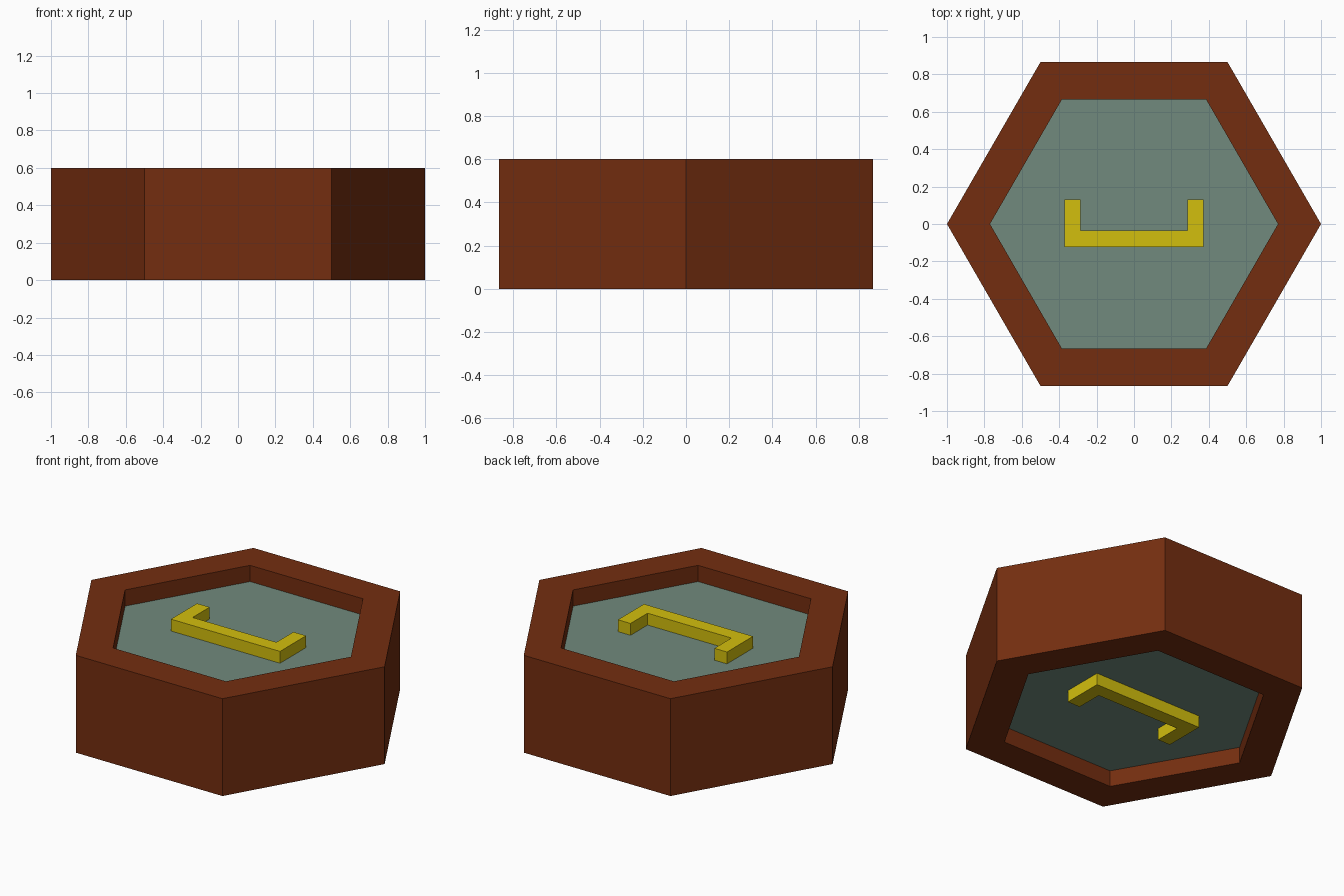
import bpy, bmesh, math

if "Cube" in bpy.data.objects:
    bpy.data.objects.remove(bpy.data.objects["Cube"])


def material(name, rgb):
    m = bpy.data.materials.new(name)
    m.diffuse_color = (*rgb, 1)
    m.use_nodes = True
    m.node_tree.nodes["Principled BSDF"].inputs["Base Color"].default_value = m.diffuse_color
    return m


BROWN = material("rust brown", (0.175, 0.027, 0.005))
GREY = material("grey green", (0.165, 0.255, 0.205))
YELLOW = material("mustard yellow", (0.65, 0.52, 0.004))


def make(name, bm, mat):
    bmesh.ops.recalc_face_normals(bm, faces=bm.faces)
    mesh = bpy.data.meshes.new(name)
    bm.to_mesh(mesh)
    bm.free()
    mesh.materials.append(mat)
    ob = bpy.data.objects.new(name, mesh)
    bpy.context.collection.objects.link(ob)
    return ob


def hexagon(bm, r, z):
    return [bm.verts.new((r * math.cos(i * math.pi / 3), r * math.sin(i * math.pi / 3), z))
            for i in range(6)]


def prism(name, points, z0, z1, mat):
    bm = bmesh.new()
    face = bm.faces.new([bm.verts.new((x, y, z0)) for x, y in points])
    ext = bmesh.ops.extrude_face_region(bm, geom=[face])
    moved = [v for v in ext["geom"] if isinstance(v, bmesh.types.BMVert)]
    bmesh.ops.translate(bm, verts=moved, vec=(0, 0, z1 - z0))
    return make(name, bm, mat)


OUTER, INNER, HEIGHT, RECESS = 1.0, 0.77, 0.6, 0.1

# Hexagonal frame: a closed ring of four loops
bm = bmesh.new()
loops = [hexagon(bm, r, z) for r, z in
         ((OUTER, 0), (OUTER, HEIGHT), (INNER, HEIGHT), (INNER, 0))]
for a, b in zip(loops, loops[1:] + loops[:1]):
    for i in range(6):
        j = (i + 1) % 6
        bm.faces.new((a[i], a[j], b[j], b[i]))
make("hexagon_frame", bm, BROWN)

# Recessed panel filling the frame
hex_points = [(INNER * math.cos(i * math.pi / 3), INNER * math.sin(i * math.pi / 3))
              for i in range(6)]
prism("recessed_panel", hex_points, RECESS, HEIGHT - RECESS, GREY)

# Bracket-shaped emblem on both sides, the lower one flipped about x
half = [(0.372, -0.122), (0.372, 0.132), (0.286, 0.132), (0.286, -0.034)]
bracket = half + [(-x, y) for x, y in reversed(half)]
prism("top_bracket", bracket, 0.5, 0.573, YELLOW)
prism("bottom_bracket", [(x, -y) for x, y in bracket], 0.027, 0.1, YELLOW)
